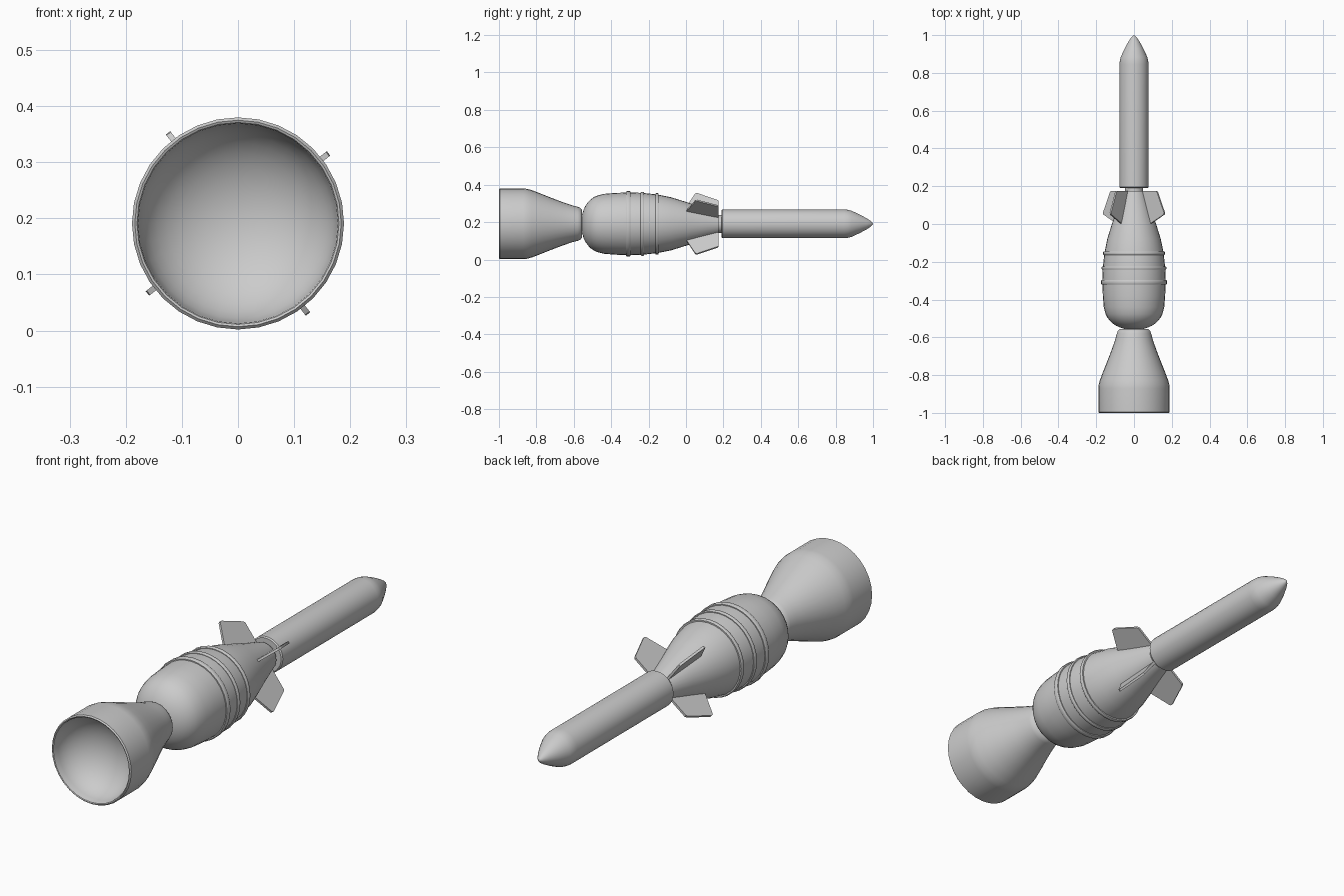
import bpy, bmesh, math

if "Cube" in bpy.data.objects:
    bpy.data.objects.remove(bpy.data.objects["Cube"])

AXIS_Z = 0.191
SIDES = 32


def finish(name, bm, angle):
    bmesh.ops.remove_doubles(bm, verts=bm.verts, dist=1e-5)
    bmesh.ops.recalc_face_normals(bm, faces=bm.faces)
    me = bpy.data.meshes.new(name)
    bm.to_mesh(me)
    bm.free()
    ob = bpy.data.objects.new(name, me)
    bpy.context.collection.objects.link(ob)
    ob.location.z = AXIS_Z
    bpy.ops.object.select_all(action='DESELECT')
    ob.select_set(True)
    bpy.context.view_layer.objects.active = ob
    bpy.ops.object.shade_smooth_by_angle(angle=math.radians(angle))
    return ob


def lathe(name, profile, angle=40):
    """Spin a (y, radius) profile around the long axis."""
    bm = bmesh.new()
    verts = [bm.verts.new((r, y, 0)) for y, r in profile]
    edges = [bm.edges.new(p) for p in zip(verts, verts[1:])]
    bmesh.ops.spin(bm, geom=verts + edges, cent=(0, 0, 0), axis=(0, 1, 0),
                   angle=math.tau, steps=SIDES, use_merge=True)
    return finish(name, bm, angle)


# Flared bell with a hollow dish in its front
dish = [(-0.993 + 0.14 * math.cos(t), 0.178 * math.sin(t))
        for t in [i * math.pi / 20 for i in range(11)]]
bell = [(-0.998, 0.180), (-1.0, 0.184), (-0.995, 0.189), (-0.87, 0.189),
        (-0.85, 0.187), (-0.825, 0.180), (-0.78, 0.163), (-0.72, 0.139),
        (-0.66, 0.116), (-0.61, 0.099), (-0.58, 0.091), (-0.566, 0.086),
        (-0.557, 0.076), (-0.555, 0.06), (-0.555, 0)]
lathe("bell", dish + bell)

# Egg-shaped body tapering to the fins
nose = [(-0.44 - 0.12 * math.cos(t), 0.157 * math.sin(t) ** 0.9)
        for t in [i * math.pi / 20 for i in range(10)]]
body = [(-0.44, 0.160), (-0.38, 0.165), (-0.30, 0.168), (-0.23, 0.165),
        (-0.155, 0.157), (-0.08, 0.142), (0.0, 0.117), (0.08, 0.090),
        (0.175, 0.060), (0.175, 0)]
lathe("body", nose + body)

# Raised bands round the body
for i, (y, r, w) in enumerate([(-0.308, 0.175, 0.012), (-0.233, 0.171, 0.009),
                               (-0.155, 0.164, 0.009)]):
    lathe(f"band_{i + 1}", [(y - w, r - 0.02), (y - w, r - 0.003), (y - w * 0.6, r),
                            (y + w * 0.6, r), (y + w, r - 0.003), (y + w, r - 0.02)])

# Narrow neck and the long rear tube with its pointed tip
lathe("neck", [(0.165, 0), (0.165, 0.048), (0.205, 0.048), (0.205, 0)])
lathe("rear_tube", [(0.19, 0), (0.19, 0.072), (0.195, 0.077), (0.845, 0.077),
                    (0.865, 0.075), (0.885, 0.070), (0.93, 0.049), (0.965, 0.030),
                    (0.985, 0.017), (0.995, 0.008), (1.0, 0)])

# Four swept fins
outline = [(0.0, 0.09), (0.0, 0.108), (0.05, 0.202), (0.06, 0.204),
           (0.168, 0.158), (0.175, 0.150), (0.175, 0.04)]
for i in range(4):
    bm = bmesh.new()
    face = bm.faces.new([bm.verts.new((r, y, -0.005)) for y, r in outline])
    ext = bmesh.ops.extrude_face_region(bm, geom=[face])
    for v in ext["geom"]:
        if isinstance(v, bmesh.types.BMVert):
            v.co.z += 0.01
    fin = finish(f"fin_{i + 1}", bm, 30)
    fin.rotation_euler.y = -math.radians(37.7 + 90 * i)
